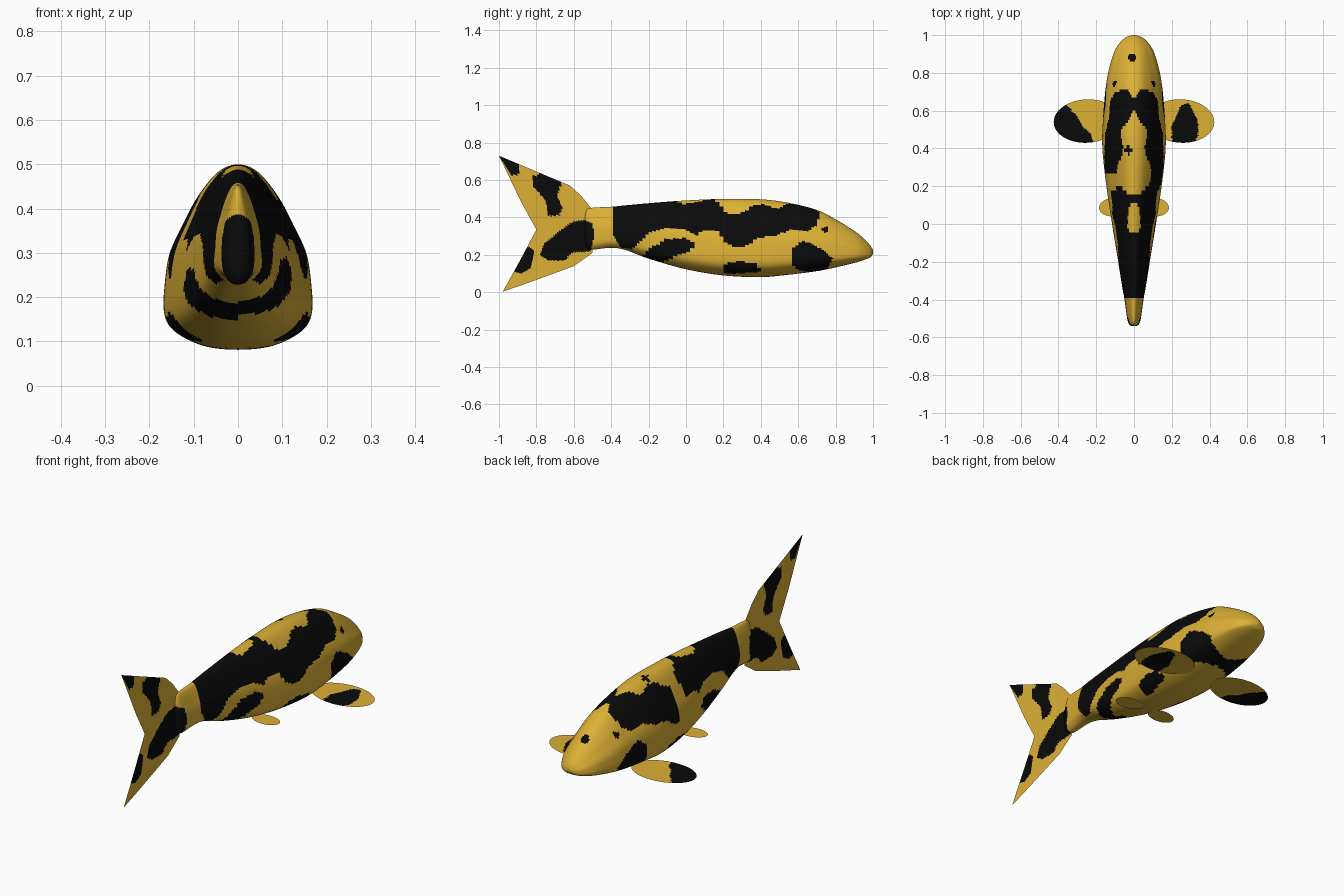
import bpy, bmesh, math
from mathutils import Vector

if "Cube" in bpy.data.objects:
    bpy.data.objects.remove(bpy.data.objects["Cube"])


def material(name, rgb):
    m = bpy.data.materials.new(name)
    m.diffuse_color = (*rgb, 1)
    m.use_nodes = True
    m.node_tree.nodes["Principled BSDF"].inputs["Base Color"].default_value = m.diffuse_color
    return m


GOLD = material("gold scales", (0.72, 0.44, 0.037))
BLACK = material("black blotches", (0.003, 0.003, 0.003))


def inside(p, poly):
    """Even-odd point in polygon test."""
    hit = False
    for (x1, y1), (x2, y2) in zip(poly, poly[1:] + poly[:1]):
        if (y1 > p[1]) != (y2 > p[1]) and p[0] < (x2 - x1) * (p[1] - y1) / (y2 - y1) + x1:
            hit = not hit
    return hit


def in_any(p, polys):
    return any(inside(p, q) for q in polys)


def catmull(pts, n, closed):
    """Smooth curve through tuples of any length, n steps per span."""
    k = len(pts)
    get = (lambda i: pts[i % k]) if closed else (lambda i: pts[max(0, min(k - 1, i))])
    out = []
    for i in range(k if closed else k - 1):
        a, b, c, d = get(i - 1), get(i), get(i + 1), get(i + 2)
        for s in range(n):
            t = s / n
            out.append(tuple(0.5 * (2 * q + (r - p) * t + (2 * p - 5 * q + 4 * r - u) * t * t
                                    + (3 * q - p - 3 * r + u) * t ** 3)
                             for p, q, r, u in zip(a, b, c, d)))
    if not closed:
        out.append(pts[-1])
    return out


def finish(name, bm, is_black):
    bm.normal_update()
    for f in bm.faces:
        f.smooth = True
        f.material_index = int(is_black(f.calc_center_median()))
    me = bpy.data.meshes.new(name)
    bm.to_mesh(me)
    bm.free()
    me.materials.append(GOLD)
    me.materials.append(BLACK)
    ob = bpy.data.objects.new(name, me)
    bpy.context.collection.objects.link(ob)
    return ob


# blotch outlines on the flank, as (y, z)
SADDLE = [(-.40, .6), (-.10, .6), (-.03, .47), (.08, .485), (.14, .51), (.19, .455), (.22, .425),
          (.29, .42), (.36, .465), (.42, .47), (.48, .445), (.55, .475), (.65, .46), (.71, .43),
          (.705, .365), (.65, .325), (.55, .335), (.49, .305), (.40, .295), (.29, .235),
          (.22, .255), (.17, .325), (.10, .335), (.06, .305), (0, .335), (-.11, .345),
          (-.19, .325), (-.25, .265), (-.29, .23), (-.35, .24), (-.39, .31)]
BELLY = [(-.25, .17), (-.20, .23), (-.10, .285), (0, .29), (.05, .255), (.02, .22),
         (-.05, .195), (-.10, .17), (-.18, .15)]
LOW = [(.20, .10), (.21, .15), (.28, .17), (.38, .15), (.40, .11), (.30, .10)]
CHEEK = [(.565, .15), (.57, .24), (.63, .275), (.69, .25), (.74, .22), (.785, .18),
         (.76, .13), (.70, .10), (.60, .12)]
ROOT = [(-.78, .20), (-.76, .26), (-.68, .32), (-.60, .38), (-.55, .385), (-.50, .37),
        (-.49, .30), (-.51, .22), (-.56, .215), (-.60, .215), (-.65, .17), (-.74, .17)]
GAP = [(.17, .30), (.21, .52), (.29, .52), (.26, .20), (.20, .20)]


def body_black(c):
    p = (c.y, c.z)
    # eyes, then spots on the crown and back
    if math.hypot(c.y - .745, c.z - .335) < .016:
        return True
    if c.z > .3 and min(math.hypot(c.x + .01, c.y - .88), math.hypot(c.x + .03, c.y - .39)) < .021:
        return True
    if c.y < -.535:
        return c.z < .385
    if c.x < 0:
        if inside(p, GAP):
            return False
        return in_any(p, [SADDLE, LOW, CHEEK, ROOT]) or inside((c.y, c.z + .025), BELLY)
    return in_any(p, [SADDLE, BELLY, LOW, CHEEK, ROOT])


# body: one cross-section lofted along stations (y, half width, bottom, top)
STATIONS = [(-.54, .012, .27, .41), (-.53, .026, .238, .44), (-.50, .036, .228, .452),
            (-.40, .050, .238, .457), (-.32, .064, .225, .465), (-.20, .083, .18, .476),
            (0, .115, .123, .491), (.20, .145, .09, .499), (.40, .166, .081, .497),
            (.55, .163, .094, .478), (.70, .151, .113, .44), (.80, .136, .133, .39),
            (.90, .108, .157, .328), (.95, .082, .172, .288), (.985, .048, .187, .25),
            (1.0, .012, .205, .225)]
HALF = [(0, 0), (.48, .022), (.86, .10), (1, .20), (.985, .38), (.92, .53), (.75, .68),
        (.55, .83), (.28, .96), (0, 1)]
ring_shape = catmull(HALF + [(-h, t) for h, t in HALF[-2:0:-1]], 6, True)

bm = bmesh.new()
rings = []
for y, w, lo, hi in catmull(STATIONS, 9, False):
    rings.append([bm.verts.new((h * w, y, lo + t * (hi - lo))) for h, t in ring_shape])
n = len(ring_shape)
for a, b in zip(rings, rings[1:]):
    for i in range(n):
        bm.faces.new((a[i], b[i], b[(i + 1) % n], a[(i + 1) % n]))
# snout and tail-root caps
for r in (rings[0], rings[-1]):
    for i in range(n // 2):
        quad = [r[i], r[i + 1], r[n - 1 - i], r[(n - i) % n]]
        quad = list(dict.fromkeys(quad))
        if len(quad) > 2:
            bm.faces.new(quad)
bmesh.ops.recalc_face_normals(bm, faces=bm.faces)
finish("body", bm, body_black)

# tail fin: flat forked sheet
TAIL = [(-1, .73), (-.62, .57), (-.56, .515), (-.50, .44), (-.50, .21), (-.60, .14), (-.83, .055),
        (-.98, .003), (-.89, .165), (-.80, .335), (-.88, .48), (-.925, .60)]
TAIL_BLOTCHES = [
    ROOT,
    [(-1.02, .76), (-.89, .70), (-.89, .64), (-.93, .62)],
    [(-.82, .62), (-.77, .635), (-.66, .60), (-.69, .52), (-.66, .45), (-.68, .41),
     (-.74, .41), (-.75, .49), (-.82, .57)],
    [(-.92, .11), (-.89, .20), (-.84, .245), (-.81, .22), (-.83, .13), (-.88, .10)]]
bm = bmesh.new()
bm.faces.new([bm.verts.new((0, y, z)) for y, z in TAIL])
bmesh.ops.triangulate(bm, faces=bm.faces[:])
bmesh.ops.subdivide_edges(bm, edges=bm.edges[:], cuts=31, use_grid_fill=True)
finish("tail_fin", bm, lambda c: in_any((c.y, c.z), TAIL_BLOTCHES))


# side fins: flat horizontal ovals
def oval_fin(name, cx, cy, rx, ry, tilt, is_black):
    bm = bmesh.new()
    steps, rows = 64, 20
    side = 1 if cx > 0 else -1

    def point(r, a):
        u, v = rx * r * math.cos(a), ry * r * math.sin(a)
        v += tilt * u
        return bm.verts.new((cx + side * u, cy + v, .10))
    mid = point(0, 0)
    loops = [[point((k + 1) / rows, math.tau * i / steps) for i in range(steps)] for k in range(rows)]
    for i in range(steps):
        j = (i + 1) % steps
        bm.faces.new((mid, loops[0][i], loops[0][j]))
        for a, b in zip(loops, loops[1:]):
            bm.faces.new((a[i], b[i], b[j], a[j]))
    bmesh.ops.recalc_face_normals(bm, faces=bm.faces)
    if bm.faces[0].normal.z < 0:
        bmesh.ops.reverse_faces(bm, faces=bm.faces)
    finish(name, bm, is_black)


RIGHT_PATCH = [(.20, .40), (.20, .52), (.25, .63), (.29, .64), (.34, .54), (.34, .47), (.31, .40)]
LEFT_PATCH = [(-.50, .63), (-.36, .63), (-.30, .57), (-.27, .51), (-.23, .48), (-.22, .40), (-.50, .40)]
oval_fin("right_pectoral_fin", .25, .545, .175, .115, -.03, lambda c: inside((c.x, c.y), RIGHT_PATCH))
oval_fin("left_pectoral_fin", -.25, .545, .175, .115, -.03, lambda c: inside((c.x, c.y), LEFT_PATCH))
for name, s in (("right_pelvic_fin", 1), ("left_pelvic_fin", -1)):
    oval_fin(name, .105 * s, .09, .08, .05, -.05, lambda c: False)
